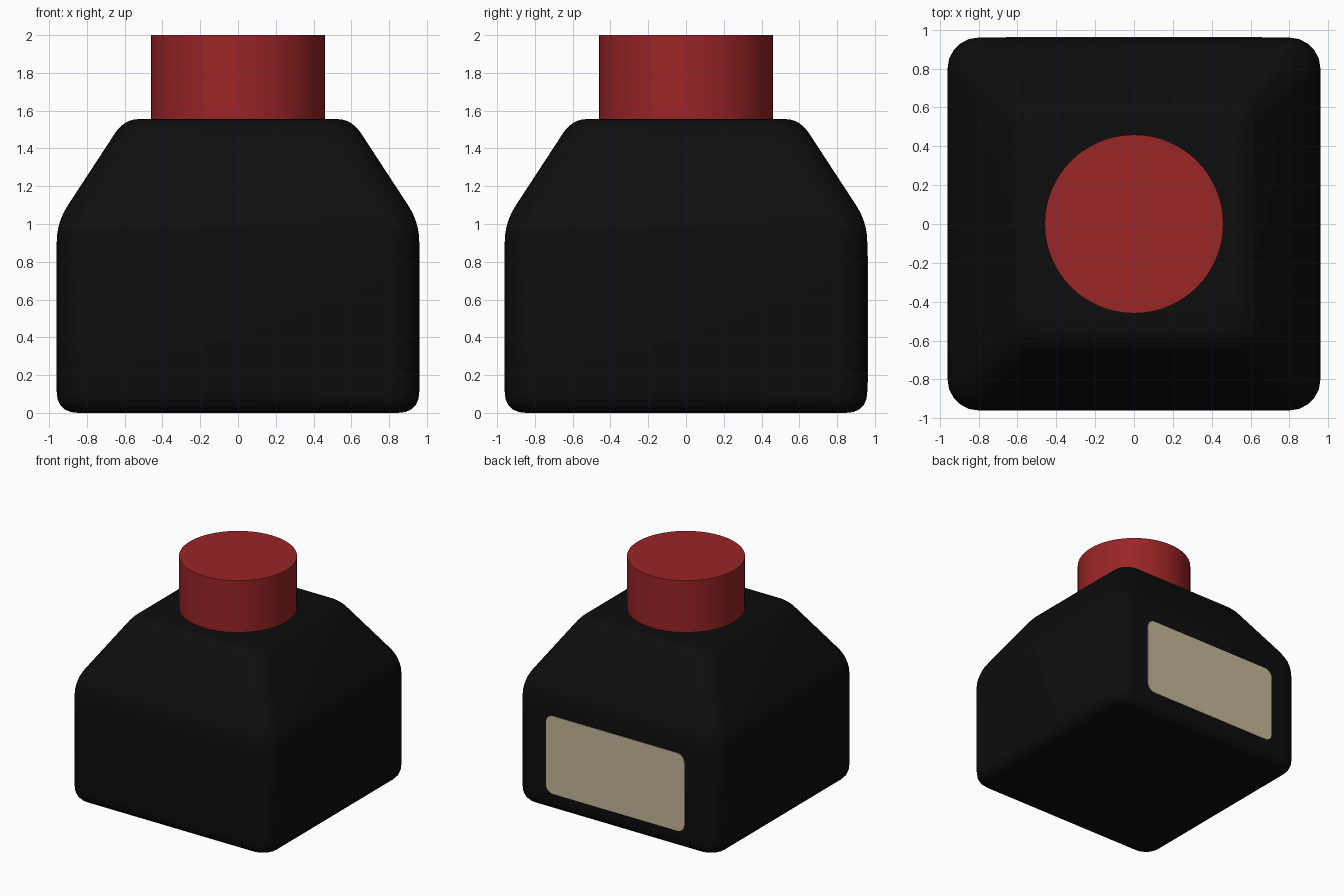
import bpy, bmesh, math

if "Cube" in bpy.data.objects:
    bpy.data.objects.remove(bpy.data.objects["Cube"])


def material(name, rgb):
    m = bpy.data.materials.new(name)
    m.diffuse_color = (*rgb, 1)
    m.use_nodes = True
    m.node_tree.nodes["Principled BSDF"].inputs["Base Color"].default_value = m.diffuse_color
    return m


def finish(bm, name, mat, angle=35):
    bmesh.ops.recalc_face_normals(bm, faces=bm.faces)
    mesh = bpy.data.meshes.new(name)
    bm.to_mesh(mesh)
    bm.free()
    obj = bpy.data.objects.new(name, mesh)
    bpy.context.collection.objects.link(obj)
    mesh.materials.append(mat)
    bpy.ops.object.select_all(action='DESELECT')
    obj.select_set(True)
    bpy.context.view_layer.objects.active = obj
    bpy.ops.object.shade_smooth_by_angle(angle=math.radians(angle))
    return obj


def fillet(a, corner, b, steps=5):
    """Points of a rounded corner from a to b."""
    pts = []
    for i in range(steps + 1):
        t = i / steps
        pts.append(tuple((1 - t) ** 2 * p + 2 * t * (1 - t) * q + t * t * r
                         for p, q, r in zip(a, corner, b)))
    return pts


def rounded_rect(hx, hy, r, steps=5):
    pts = []
    for k, (sx, sy) in enumerate([(1, 1), (-1, 1), (-1, -1), (1, -1)]):
        for i in range(steps + 1):
            a = math.radians(90 * (k + i / steps))
            pts.append((sx * (hx - r) + r * math.cos(a), sy * (hy - r) + r * math.sin(a)))
    return pts


black = material("black_glass", (0.004, 0.004, 0.004))
red = material("red_cap", (0.32, 0.018, 0.019))
cream = material("cream_paper", (0.56, 0.48, 0.32))

# Bottle body: rounded square rings lofted along a side profile (half width, z)
profile = (fillet((0.845, 0), (0.96, 0), (0.96, 0.115))
           + fillet((0.96, 0.9), (0.96, 1.01), (0.9, 1.1))
           + fillet((0.645, 1.49), (0.595, 1.555), (0.53, 1.555)))
bm = bmesh.new()
rings = []
for half, z in profile:
    r = max(0.06, 0.16 - (0.96 - half) * (0.8 if z < 0.5 else 0.1))
    rings.append([bm.verts.new((x, y, z)) for x, y in rounded_rect(half, half, r)])
for lower, upper in zip(rings, rings[1:]):
    n = len(lower)
    for i in range(n):
        j = (i + 1) % n
        bm.faces.new((lower[i], lower[j], upper[j], upper[i]))
bm.faces.new(rings[0][::-1])
bm.faces.new(rings[-1])
finish(bm, "bottle_body", black)

# Cylindrical cap
bm = bmesh.new()
bmesh.ops.create_cone(bm, cap_ends=True, segments=64, radius1=0.46, radius2=0.46, depth=0.45)
bmesh.ops.translate(bm, verts=bm.verts, vec=(0, 0, 1.775))
finish(bm, "cap", red)

# Blank paper label on the back
bm = bmesh.new()
outer = [bm.verts.new((x, 0.964, z + 0.495)) for x, z in rounded_rect(0.66, 0.335, 0.07)]
inner = [bm.verts.new((v.co.x, 0.957, v.co.z)) for v in outer]
bm.faces.new(outer)
bm.faces.new(inner[::-1])
for i in range(len(outer)):
    j = (i + 1) % len(outer)
    bm.faces.new((outer[i], outer[j], inner[j], inner[i]))
finish(bm, "back_label", cream)
